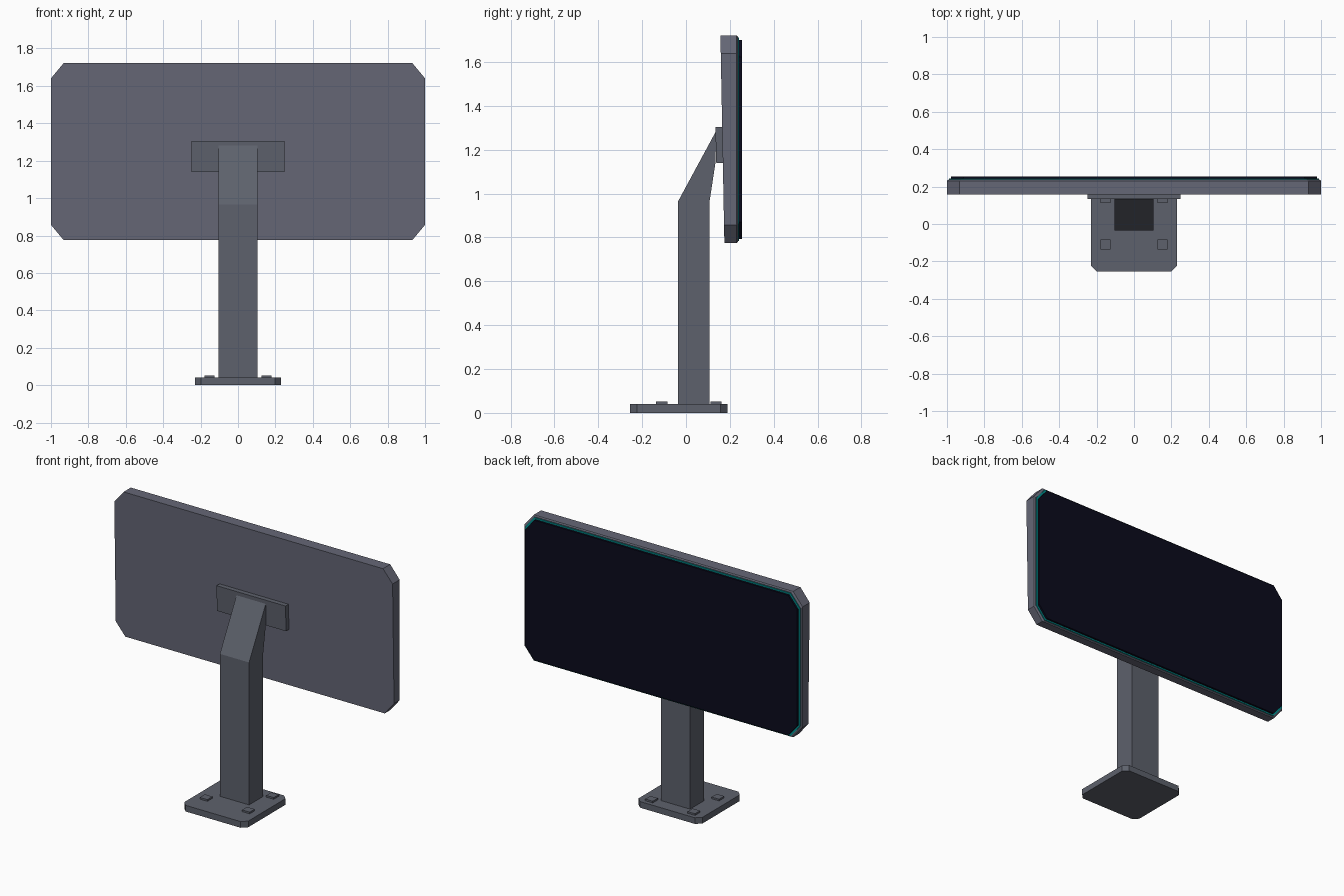
import bpy, bmesh

if "Cube" in bpy.data.objects:
    bpy.data.objects.remove(bpy.data.objects["Cube"])


def material(name, rgb):
    m = bpy.data.materials.new(name)
    m.diffuse_color = (*rgb, 1)
    m.use_nodes = True
    m.node_tree.nodes["Principled BSDF"].inputs["Base Color"].default_value = m.diffuse_color
    return m


METAL = material("dark_metal", (0.11, 0.12, 0.15))
CASING = material("casing", (0.13, 0.135, 0.18))
TEAL = material("teal_trim", (0.0, 0.27, 0.27))
GLASS = material("dark_glass", (0.003, 0.003, 0.012))


def loft(name, rings, mat):
    """Join matching point loops with quads and cap both ends."""
    bm = bmesh.new()
    loops = [[bm.verts.new(p) for p in ring] for ring in rings]
    for a, b in zip(loops, loops[1:]):
        for i in range(len(a)):
            j = (i + 1) % len(a)
            bm.faces.new((a[i], a[j], b[j], b[i]))
    bm.faces.new(loops[0])
    bm.faces.new(loops[-1])
    bmesh.ops.recalc_face_normals(bm, faces=bm.faces)
    mesh = bpy.data.meshes.new(name)
    bm.to_mesh(mesh)
    bm.free()
    mesh.materials.append(mat)
    obj = bpy.data.objects.new(name, mesh)
    bpy.context.collection.objects.link(obj)
    return obj


def octagon(x0, x1, v0, v1, cx, cv):
    """Rectangle with cut corners."""
    return [(x0 + cx, v0), (x1 - cx, v0), (x1, v0 + cv), (x1, v1 - cv),
            (x1 - cx, v1), (x0 + cx, v1), (x0, v1 - cv), (x0, v0 + cv)]


def box(name, x0, x1, y0, y1, z0, z1, mat=METAL):
    ring = [(x0, y0), (x1, y0), (x1, y1), (x0, y1)]
    return loft(name, [[(x, y, z) for x, y in ring] for z in (z0, z1)], mat)


# Base plate with cut corners
plate = octagon(-0.23, 0.23, -0.255, 0.19, 0.032, 0.032)
loft("base_plate", [[(x, y, z) for x, y in plate] for z in (0, 0.04)], METAL)

# Bolt heads
for sx in (-1, 1):
    for y in (-0.11, 0.137):
        x = sx * 0.152
        box("bolt_head", x - 0.027, x + 0.027, y - 0.026, y + 0.026, 0.035, 0.051)

# Post bending into the slanted arm
side = [((-0.036, 0.035), (0.108, 0.035)),
        ((-0.036, 0.965), (0.108, 0.968)),
        ((0.137, 1.285), (0.135, 1.145))]
loft("post_and_arm", [[(-0.105, *f), (0.105, *f), (0.105, *b), (-0.105, *b)]
                      for f, b in side], METAL)

# Mounting bracket behind the screen
bracket = [(0.138, 1.14), (0.18, 1.14), (0.18, 1.305), (0.134, 1.305)]
loft("mounting_bracket", [[(x, y, z) for y, z in bracket]
                          for x in (-0.248, 0.248)], METAL)

# Screen casing: leaning back face, slightly bevelled front edge
outer = octagon(-1, 1, 0.775, 1.722, 0.068, 0.082)
inner = octagon(-0.992, 0.992, 0.781, 1.715, 0.068, 0.082)
loft("screen_casing", [
    [(x, 0.175 - 0.018 * (z - 0.775) / 0.947, z) for x, z in outer],
    [(x, 0.231, z) for x, z in outer],
    [(x, 0.237, z) for x, z in inner]], CASING)

# Teal trim and dark glass panel
trim = octagon(-0.988, 0.988, 0.784, 1.711, 0.067, 0.08)
loft("trim", [[(x, y, z) for x, z in trim] for y in (0.232, 0.242)], TEAL)
glass = octagon(-0.978, 0.978, 0.793, 1.701, 0.066, 0.078)
loft("display_panel", [[(x, y, z) for x, z in glass] for y in (0.238, 0.255)], GLASS)
